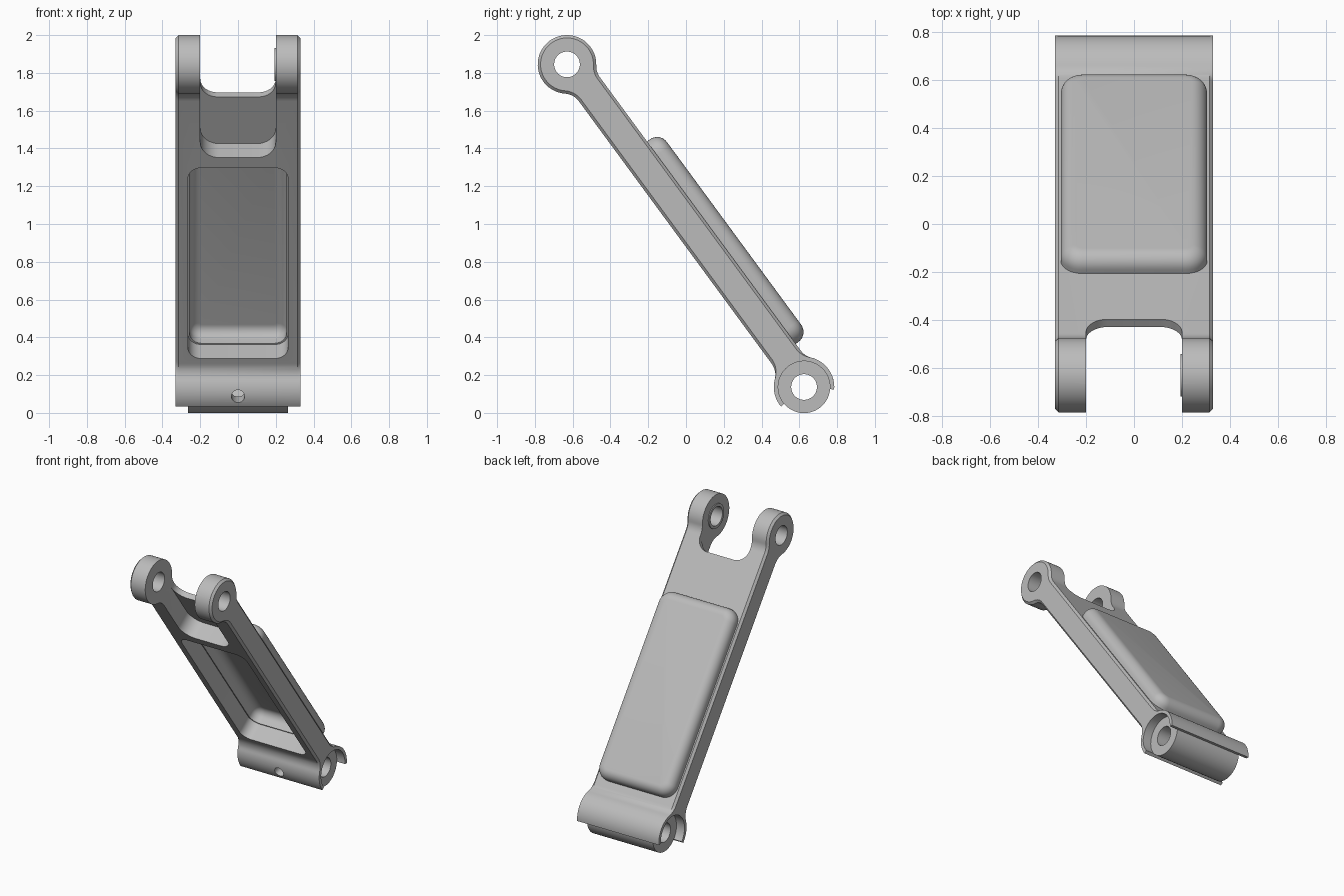
import bpy
from math import sin, cos, radians, degrees, atan2, sqrt, pi
from mathutils import Vector

cube = bpy.data.objects.get("Cube")
if cube:
    bpy.data.objects.remove(cube, do_unlink=True)

grey = bpy.data.materials.new("satin_grey")
grey.use_nodes = True
grey.diffuse_color = (0.5, 0.5, 0.5, 1)
grey.node_tree.nodes["Principled BSDF"].inputs["Base Color"].default_value = (0.5, 0.5, 0.5, 1)

# Arm frame: s runs from the lower pivot to the upper one, n points out of the back
LOWER = Vector((0, 0.625, 0.137))
UPPER = Vector((0, -0.63, 1.845))
LENGTH = (UPPER - LOWER).length
ALONG = (UPPER - LOWER).normalized()
OUT = Vector((0, ALONG.z, -ALONG.y))

HALF = 0.33              # half width of the arm
FRONT, BACK = 0.065, 0.10  # slab faces either side of the pivot line
HOOD, BARREL, BORE, BOSS = 0.16, 0.137, 0.068, 0.155
FILLET = 0.1
HOOD_FRONT, HOOD_BACK = -94, 131


def place(x, s, n):
    return Vector((x, 0, 0)) + LOWER + ALONG * s + OUT * n


def loft(name, rings, closed=False):
    """Skin rings of (x, s, n) points; cap the ends or close into a tube."""
    count, total = len(rings[0]), len(rings)
    verts = [place(*p) for ring in rings for p in ring]
    faces = []
    for r in range(total if closed else total - 1):
        a, b = r * count, (r + 1) % total * count
        for i in range(count):
            j = (i + 1) % count
            faces.append((a + i, a + j, b + j, b + i))
    if not closed:
        faces.append(tuple(reversed(range(count))))
        faces.append(tuple(range(len(verts) - count, len(verts))))
    mesh = bpy.data.meshes.new(name)
    mesh.from_pydata(verts, [], faces)
    mesh.materials.append(grey)
    obj = bpy.data.objects.new(name, mesh)
    bpy.context.collection.objects.link(obj)
    bpy.ops.object.select_all(action='DESELECT')
    obj.select_set(True)
    bpy.context.view_layer.objects.active = obj
    bpy.ops.object.mode_set(mode='EDIT')
    bpy.ops.mesh.select_all(action='SELECT')
    bpy.ops.mesh.normals_make_consistent(inside=False)
    bpy.ops.object.mode_set(mode='OBJECT')
    return obj


def arc(cs, cn, r, start, end, steps=16):
    angles = [radians(start + (end - start) * i / steps) for i in range(steps + 1)]
    return [(cs + r * cos(a), cn + r * sin(a)) for a in angles]


def circle(x, s, r, steps=64):
    return [(x, s + r * cos(2 * pi * i / steps), r * sin(2 * pi * i / steps))
            for i in range(steps)]


def cylinder(name, s, r, x0, x1):
    return loft(name, [circle(x0, s, r), circle(x1, s, r)])


def tube(name, s, outer, inner, x0, x1):
    return loft(name, [circle(x0, s, inner), circle(x0, s, outer),
                       circle(x1, s, outer), circle(x1, s, inner)], closed=True)


def rounded_block(name, s0, s1, half, n0, n1, corner, fillet=0):
    """Block with rounded corners and an optional fillet around its n1 face."""
    def ring(inset, n):
        r = corner - inset
        pts = []
        for k, (sx, ss) in enumerate(((1, 1), (-1, 1), (-1, -1), (1, -1))):
            cx = sx * (half - corner)
            cs = s1 - corner if ss > 0 else s0 + corner
            pts += [(x, s, n) for x, s in arc(cx, cs, r, 90 * k, 90 * k + 90, 8)]
        return pts
    rings = [ring(0, n0)]
    if fillet:
        for i in range(9):
            a = pi / 2 * i / 8
            rings.append(ring(fillet * (1 - cos(a)), n1 - fillet + fillet * sin(a)))
    else:
        rings.append(ring(0, n1))
    return loft(name, rings)


def cut(target, *cutters):
    for cutter in cutters:
        mod = target.modifiers.new("cut", 'BOOLEAN')
        mod.operation, mod.solver, mod.object = 'DIFFERENCE', 'EXACT', cutter
        bpy.ops.object.select_all(action='DESELECT')
        target.select_set(True)
        bpy.context.view_layer.objects.active = target
        bpy.ops.object.modifier_apply(modifier=mod.name)


def outline(c):
    """Side profile of the arm, with the slab and upper boss shrunk by c."""
    def fillet_at(radius, edge):
        cn = edge + FILLET
        cs = sqrt((radius + FILLET) ** 2 - cn ** 2)
        return cs, cn, degrees(atan2(cn, cs))
    r = FILLET + c
    hf_s, hf_n, hf_a = fillet_at(HOOD + c, FRONT)
    hb_s, hb_n, hb_a = fillet_at(HOOD + c, BACK)
    bf_s, bf_n, bf_a = fillet_at(BOSS, FRONT)
    bb_s, bb_n, bb_a = fillet_at(BOSS, BACK)
    return (arc(0, 0, HOOD, HOOD_FRONT, -hf_a)
            + arc(hf_s, -hf_n, r, 180 - hf_a, 90, 8)
            + arc(LENGTH - bf_s, -bf_n, r, 90, bf_a, 8)
            + arc(LENGTH, 0, BOSS - c, bf_a - 180, 180 - bb_a, 48)[1:-1]
            + arc(LENGTH - bb_s, bb_n, r, -bb_a, -90, 8)
            + arc(hb_s, hb_n, r, -90, hb_a - 180, 8)
            + arc(0, 0, HOOD, hb_a, HOOD_BACK)
            + arc(0, 0, BARREL, HOOD_BACK, HOOD_FRONT, 40))


# Arm body with chamfered outer edges
CHAMFER = 0.015
sections = ((-HALF, CHAMFER), (CHAMFER - HALF, 0), (HALF - CHAMFER, 0), (HALF, CHAMFER))
arm = loft("arm_body", [[(x, s, n) for s, n in outline(c)] for x, c in sections])

# Lower barrel, back cover and the bushing on the left fork
barrel = tube("pivot_barrel", 0, BARREL + 0.001, BORE, -0.265, 0.265)
cover = rounded_block("back_cover", 0.21, 1.54, 0.305, 0.09, 0.183, 0.09, 0.065)
bushing = tube("fork_bushing", LENGTH, 0.088, BORE, 0.194, 0.215)

# Cutters: fork slot, recessed web, front pocket, cover cavity, fork bore, screw hole
slot = rounded_block("slot_cutter", 1.862, 2.6, 0.2, -0.4, 0.4, 0.09)
web = rounded_block("web_cutter", 1.555, 2.6, 0.2, -0.4, 0.06, 0.1)
pocket = rounded_block("pocket_cutter", 0.235, 1.487, 0.265, -0.3, 0.06, 0.07)
cavity = rounded_block("cavity_cutter", 0.243, 1.48, 0.257, 0.05, 0.153, 0.065, 0.055)
bore = cylinder("bore_cutter", LENGTH, BORE, -0.5, 0.5)
aim = radians(-72)


def screw_ring(dist):
    ring = []
    for i in range(24):
        a = 2 * pi * i / 24
        side = 0.035 * sin(a)
        ring.append((0.035 * cos(a), dist * cos(aim) - side * sin(aim),
                     dist * sin(aim) + side * cos(aim)))
    return ring


screw = loft("screw_cutter", [screw_ring(0.03), screw_ring(0.3)])

cut(arm, slot, web, pocket, cavity, bore, screw)
cut(cover, cavity)
cut(barrel, screw)
for cutter in (slot, web, pocket, cavity, bore, screw):
    bpy.data.objects.remove(cutter, do_unlink=True)

# Smooth curved faces, crisp edges
bpy.ops.object.select_all(action='DESELECT')
for part in (arm, barrel, cover, bushing):
    part.select_set(True)
bpy.context.view_layer.objects.active = arm
bpy.ops.object.shade_smooth_by_angle(angle=radians(30))
